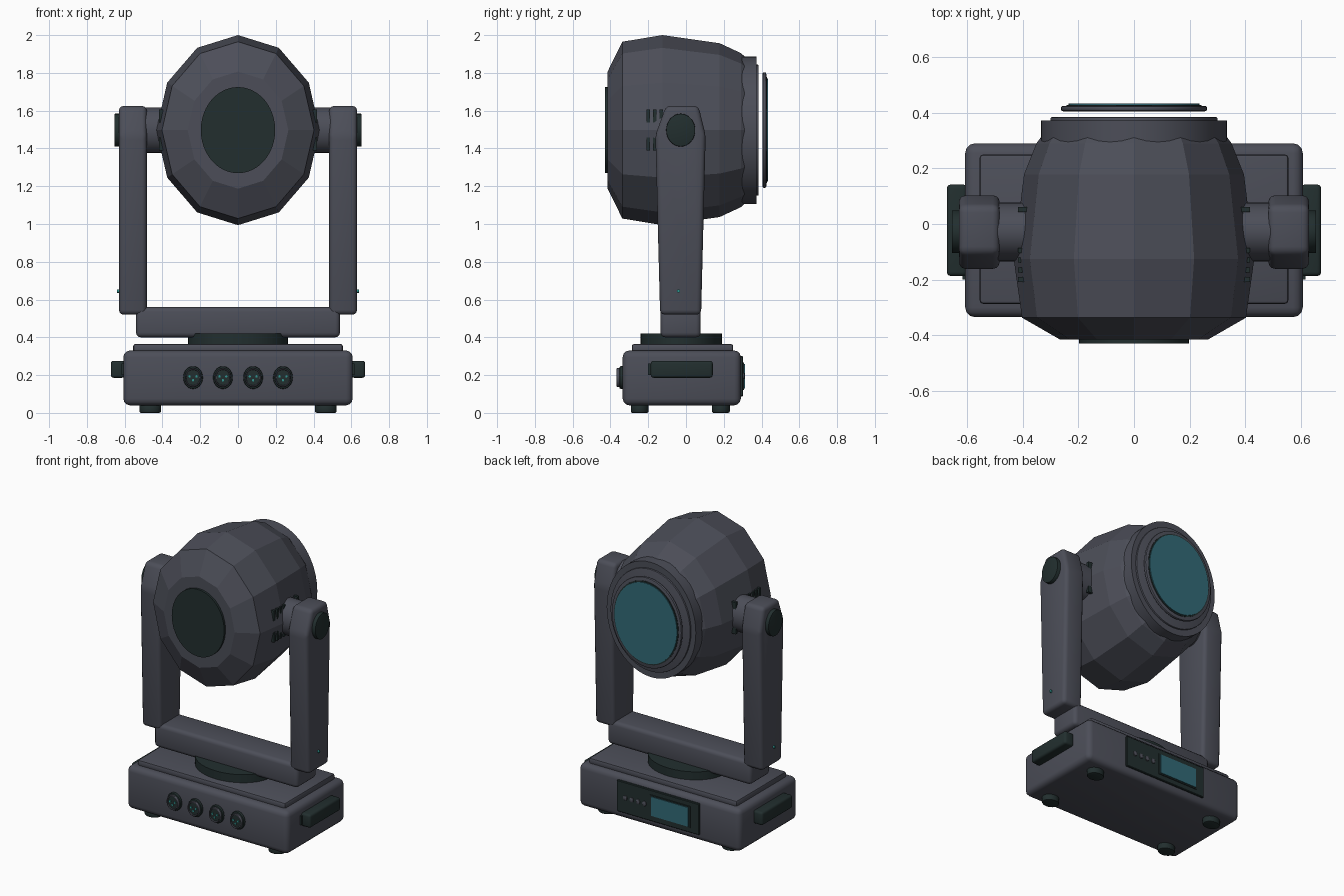
import bpy, bmesh, math
from mathutils import Vector

if "Cube" in bpy.data.objects:
    bpy.data.objects.remove(bpy.data.objects["Cube"])


def material(name, rgb):
    m = bpy.data.materials.new(name)
    m.diffuse_color = (*rgb, 1)
    m.use_nodes = True
    m.node_tree.nodes["Principled BSDF"].inputs["Base Color"].default_value = m.diffuse_color
    return m


GREY = material("body grey", (0.072, 0.076, 0.098))
DARK = material("dark rubber", (0.016, 0.028, 0.028))
TEAL = material("teal glass", (0.032, 0.145, 0.185))
GREEN = material("bright teal", (0.03, 0.3, 0.28))


def finish(name, bm, mat, bevel=0.0, segs=3, smooth=True):
    bmesh.ops.recalc_face_normals(bm, faces=bm.faces)
    if bevel:
        sharp = [e for e in bm.edges if e.calc_face_angle(0) > 0.9 or
                 (e.calc_face_angle(0) > 0.2 and len(bm.faces) < 10)]
        bmesh.ops.bevel(bm, geom=sharp, offset=bevel, segments=segs,
                        profile=0.5, affect='EDGES', clamp_overlap=True)
    me = bpy.data.meshes.new(name)
    bm.to_mesh(me)
    bm.free()
    me.materials.append(mat)
    ob = bpy.data.objects.new(name, me)
    bpy.context.collection.objects.link(ob)
    if smooth:
        bpy.ops.object.select_all(action='DESELECT')
        bpy.context.view_layer.objects.active = ob
        ob.select_set(True)
        bpy.ops.object.shade_smooth_by_angle(angle=math.radians(35))
    return ob


def box(name, x, y, z, mat, bevel=0.0, segs=3):
    """Box from (min, max) ranges."""
    bm = bmesh.new()
    bmesh.ops.create_cube(bm, size=1)
    for v in bm.verts:
        v.co = Vector([(r[0] + r[1]) / 2 + c * (r[1] - r[0])
                       for r, c in zip((x, y, z), v.co)])
    return finish(name, bm, mat, bevel, segs)


def along(axis, u, v, w):
    return Vector({'x': (w, u, v), 'y': (u, w, v), 'z': (u, v, w)}[axis])


def lathe(name, axis, centre, rings, mat, ratio=(1, 1), n=40, bevel=0.0, smooth=True):
    """Closed elliptical lathe; rings are (position along axis, radius)."""
    bm = bmesh.new()
    loops = []
    for w, r in rings:
        loops.append([bm.verts.new(along(
            axis, centre[0] + r * ratio[0] * math.sin(i * math.tau / n),
            centre[1] + r * ratio[1] * math.cos(i * math.tau / n), w))
            for i in range(n)])
    for a, b in zip(loops, loops[1:]):
        for i in range(n):
            j = (i + 1) % n
            bm.faces.new((a[i], a[j], b[j], b[i]))
    bm.faces.new(loops[0])
    bm.faces.new(loops[-1])
    return finish(name, bm, mat, bevel, 2, smooth)


def disc(name, axis, centre, radii, span, mat, n=40, bevel=0.0):
    return lathe(name, axis, centre, [(span[0], 1), (span[1], 1)], mat, radii, n, bevel)


# Base housing, lid, turntable and feet
box("base", (-0.607, 0.607), (-0.335, 0.29), (0.04, 0.33), GREY, 0.035)
box("base_lid", (-0.555, 0.555), (-0.287, 0.25), (0.32, 0.365), GREY, 0.012, 2)
disc("turntable", 'z', (0, -0.025), (0.265, 0.215), (0.36, 0.42), DARK)
for sx in (-1, 1):
    for y in (-0.245, 0.185):
        disc("foot", 'z', (sx * 0.465, y), (0.057, 0.047), (0, 0.045), DARK, 24, 0.008)

# Input sockets on the base front
for cx in (-0.238, -0.08, 0.08, 0.238):
    z = 0.187
    disc("socket_rim", 'y', (cx, z), (0.052, 0.06), (-0.352, -0.33), DARK, 28, 0.006)
    lathe("socket_collar", 'y', (cx, z), [(-0.34, 0.05), (-0.364, 0.05), (-0.368, 0.047),
          (-0.368, 0.043), (-0.356, 0.041)], GREY, (0.88, 1), 28)
    disc("socket_face", 'y', (cx, z), (0.035, 0.04), (-0.362, -0.355), DARK, 28)
    for k in range(3):
        a = math.radians(90 * k)
        disc("socket_pin", 'y', (cx + 0.018 * math.cos(a), z - 0.02 * math.sin(a) + 0.006),
             (0.006, 0.007), (-0.367, -0.36), GREEN, 10)

# Control panel on the base back
box("control_panel", (-0.31, 0.31), (0.28, 0.302), (0.088, 0.3), DARK, 0.004, 1)
box("screen_frame", (-0.245, 0.055), (0.298, 0.307), (0.122, 0.268), DARK)
box("screen", (-0.235, 0.045), (0.3, 0.312), (0.13, 0.26), TEAL)
for i in range(4):
    lathe("panel_button", 'y', (0.1 + i * 0.048, 0.195),
          [(0.298, 0.017), (0.308, 0.016), (0.311, 0.01)], GREY, (0.88, 1), 16)

# Crossbar of the yoke
box("yoke_crossbar", (-0.54, 0.54), (-0.135, 0.078), (0.4, 0.56), GREY, 0.025)

ARM = [(-0.137, 0.52), (0.08, 0.52), (0.104, 1.47), (0.066, 1.625), (-0.106, 1.625), (-0.162, 1.47)]
AXLE = (-0.028, 1.497)
for sx in (-1, 1):
    # Tapered yoke arm
    bm = bmesh.new()
    a, b = [[bm.verts.new((sx * x, y, z)) for y, z in ARM] for x in (0.483, 0.63)]
    bm.faces.new(a)
    bm.faces.new(b)
    for i in range(len(ARM)):
        j = (i + 1) % len(ARM)
        bm.faces.new((a[i], a[j], b[j], b[i]))
    finish("yoke_arm", bm, GREY, 0.025)
    # Tilt axle, cap and indicator
    disc("tilt_axle", 'x', AXLE, (0.105, 0.12), (sx * 0.36, sx * 0.5), GREY)
    disc("axle_cap", 'x', AXLE, (0.077, 0.087), (sx * 0.6, sx * 0.655), DARK, 32, 0.004)
    disc("indicator", 'x', (-0.04, 0.645), (0.008, 0.009), (sx * 0.62, sx * 0.641), GREEN, 12)
    # Carry handle
    box("handle", sorted((sx * 0.6, sx * 0.673)), (-0.187, 0.142), (0.186, 0.276), DARK, 0.015)
    box("handle_plate", sorted((sx * 0.6, sx * 0.616)), (-0.2, 0.137), (0.2, 0.262), DARK)
    # Cooling slots
    for y in (-0.2, -0.165, -0.13, -0.095, 0.052):
        for z in (1.39, 1.537):
            box("cooling_slot", sorted((sx * 0.385, sx * 0.417)), (y - 0.009, y + 0.009),
                (z, z + 0.068), DARK)

# Faceted head shell
HEAD = (0, 1.497)
lathe("head_shell", 'y', HEAD, [(-0.415, 0.31), (-0.337, 0.468), (-0.125, 0.503),
      (0.178, 0.46), (0.29, 0.408), (0.345, 0.36)], GREY, (0.86, 1), 12, smooth=False)
disc("rear_cover", 'y', HEAD, (0.197, 0.228), (-0.43, -0.4), DARK, 48)

# Front bezel and lens
disc("bezel", 'y', HEAD, (0.335, 0.39), (0.26, 0.373), GREY, 48)
disc("bezel_step", 'y', HEAD, (0.3, 0.347), (0.36, 0.384), GREY, 48, 0.004)
disc("lens_frame", 'y', HEAD, (0.263, 0.306), (0.405, 0.425), GREY, 48, 0.008)
disc("lens_gasket", 'y', HEAD, (0.242, 0.281), (0.415, 0.428), DARK, 48)
disc("lens", 'y', HEAD, (0.235, 0.272), (0.415, 0.433), TEAL, 48)
